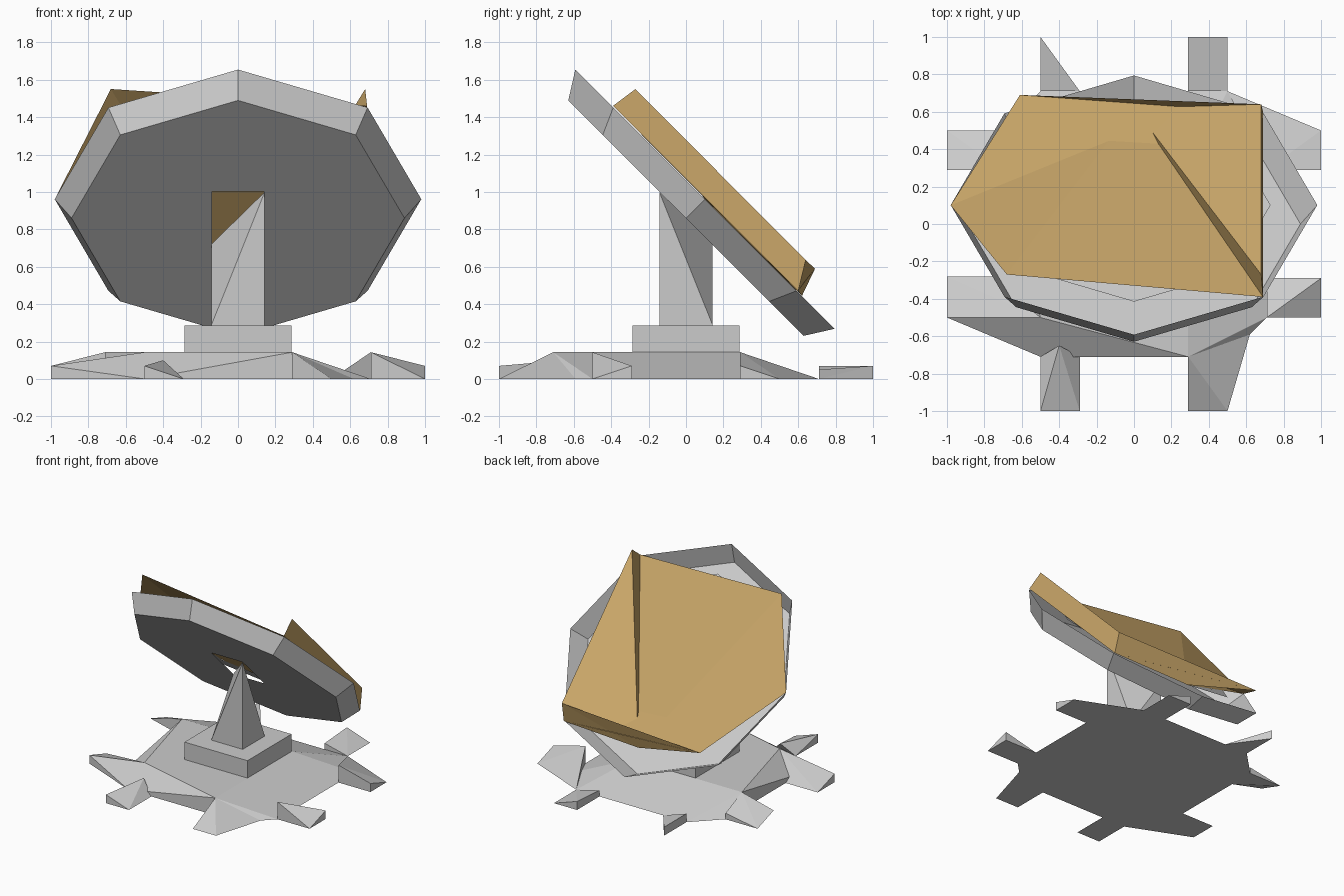
import bpy, bmesh, math
from mathutils import Matrix

if "Cube" in bpy.data.objects:
    bpy.data.objects.remove(bpy.data.objects["Cube"])


def finish(name, bm, mat=None, normals=True):
    if normals:
        bmesh.ops.recalc_face_normals(bm, faces=bm.faces)
    me = bpy.data.meshes.new(name)
    bm.to_mesh(me)
    bm.free()
    ob = bpy.data.objects.new(name, me)
    bpy.context.collection.objects.link(ob)
    if mat:
        me.materials.append(mat)
    return ob


def hull(name, pts):
    bm = bmesh.new()
    vs = [bm.verts.new(p) for p in pts]
    res = bmesh.ops.convex_hull(bm, input=vs)
    bmesh.ops.delete(bm, geom=list({v for v in res["geom_interior"] if isinstance(v, bmesh.types.BMVert)}),
                     context='VERTS')
    return finish(name, bm)


def ring(bm, r, h, n=8):
    return [bm.verts.new((r * math.sin(2 * math.pi * i / n), r * math.cos(2 * math.pi * i / n), h))
            for i in range(n)]


def loop_edges(bm, vs):
    return [bm.edges.new((vs[i], vs[(i + 1) % len(vs)])) for i in range(len(vs))]


def bridge(bm, a, b):
    n = len(a)
    for i in range(n):
        bm.faces.new((a[i], a[(i + 1) % n], b[(i + 1) % n], b[i]))


# Tilted frame of the dish: local z points back and up
TILT = Matrix.Translation((0, 0, 0.86)) @ Matrix.Rotation(math.radians(-45), 4, 'X')
T = 0.143

# Base plate, high on one side
octo = [(x * a, y * b, 0) for x, y in ((.71, .5), (.5, .71)) for a in (1, -1) for b in (1, -1)]
hull("base_plate", octo + [(-.5, -.5, T), (.29, -.71, T), (-.71, .29, T), (.29, .29, T)])

# Wedge feet around the base
feet = {
    "front_left": [(-.5, -.71, 0), (-.29, -.71, 0), (-.5, -1, 0), (-.29, -1, 0), (-.5, -1, .07), (-.4, -.65, .1)],
    "front_right": [(.29, -.71, 0), (.29, -1, 0), (.5, -1, 0), (.71, -.28, 0), (.29, -.71, T)],
    "right_front": [(.71, -.5, 0), (1, -.5, 0), (1, -.29, 0), (1, -.29, .07), (.71, -.29, 0), (.71, -.5, T)],
    "right_back": [(.71, .29, 0), (1, .29, 0), (1, .29, .07), (1, .5, 0), (.5, .71, 0), (.71, .29, T)],
    "back_right": [(.29, .71, 0), (.5, .71, 0), (.5, 1, 0), (.29, 1, 0), (.29, 1, .07), (.29, .71, .05)],
    "back_left": [(-.5, .71, 0), (-.29, .71, 0), (-.5, 1, 0), (-.5, 1, .07), (-.5, .71, .07)],
    "left_back": [(-.71, .5, 0), (-1, .5, 0), (-1, .29, .07), (-.71, .29, 0), (-.71, .29, T), (-.71, .5, .05)],
    "left_front": [(-.71, -.28, 0), (-1, -.28, 0), (-1, -.5, .07), (-1, -.5, 0), (-.5, -.71, 0),
                   (-.5, -.5, T)],
}
for side, pts in feet.items():
    hull("foot_" + side, pts)

# Plinth
hull("plinth", [(x, y, z) for x in (-.286, .286) for y in (-.286, .286) for z in (T, .286)])

# Tapered support post
hull("support_post", [(x, y, .286) for x in (-.143, .143) for y in (-.143, .143)]
     + [(.143, -.143, 1.0), (-.143, .143, .72)])

# Open octagonal dish with a hole over the post
bm = bmesh.new()
low, top = ring(bm, .89, 0), ring(bm, .98, T)
bridge(bm, low, top)
hole = [bm.verts.new((x, y, 0)) for x, y in ((.14, .2), (.14, -.2), (-.14, -.2), (-.14, .2))]
edges = [bm.edges.get((low[i], low[(i + 1) % 8])) for i in range(8)] + loop_edges(bm, hole)
bmesh.ops.triangle_fill(bm, use_beauty=True, edges=edges)
bm.transform(TILT)
finish("dish", bm)

# Flat inner ring level with the rim
bm = bmesh.new()
bridge(bm, ring(bm, .60, T), ring(bm, .73, T))
bm.transform(TILT)
finish("inner_ring", bm)

# Folded gold panel
gold = bpy.data.materials.new("gold")
gold.diffuse_color = (0.58, 0.38, 0.14, 1)
gold.use_nodes = True
gold.node_tree.nodes["Principled BSDF"].inputs["Base Color"].default_value = gold.diffuse_color
P = {
    "left": (-.98, .1, .96), "top_l": (-.68, -.27, 1.55), "low_l": (-.61, .69, .59),
    "rim_t": (.69, -.39, 1.46), "top_r": (.68, -.27, 1.55), "low_r": (.68, .64, .635),
    "rim_b": (.69, .6, .47), "inner": (0, .62, .444),
}
faces = [("top_l", "rim_t", "inner"), ("top_l", "inner", "left"), ("left", "rim_b", "low_l"),
         ("top_r", "low_r", "inner"), ("top_r", "inner", "rim_t"), ("top_r", "rim_t", "rim_b"),
         ("top_r", "rim_b", "low_r"), ("low_r", "inner", "low_l"), ("low_r", "rim_b", "inner")]
bm = bmesh.new()
V = {k: bm.verts.new(p) for k, p in P.items()}
for f in faces:
    face = bm.faces.new([V[k] for k in f])
    face.normal_update()
    if face.normal.y + face.normal.z < 0:
        face.normal_flip()
finish("gold_panel", bm, gold, normals=False)
